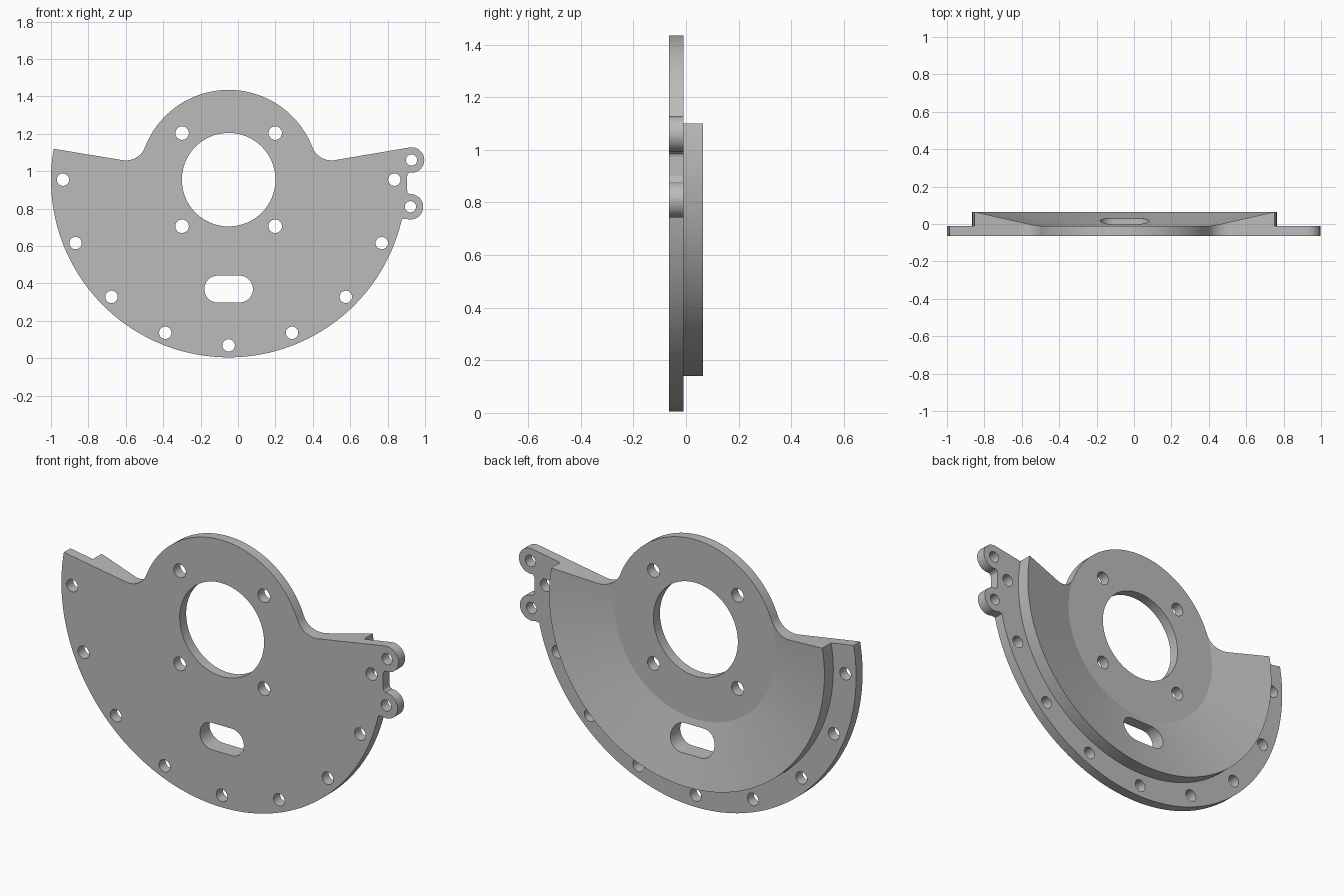
import bpy, bmesh
from math import sin, cos, pi, radians, asin, degrees

cube = bpy.data.objects.get("Cube")
if cube:
    bpy.data.objects.remove(cube, do_unlink=True)

CX, CZ = -0.05, 0.955            # hub centre
FRONT, BACK, CREST = -0.065, -0.01, 0.065
RIM, HUB = 0.95, 0.48            # outer arc and hub radii

grey = bpy.data.materials.new("grey metal")
grey.use_nodes = True
grey.diffuse_color = (0.5, 0.5, 0.5, 1)
grey.node_tree.nodes["Principled BSDF"].inputs["Base Color"].default_value = (0.5, 0.5, 0.5, 1)


def arc(x, z, r, a0, a1, n):
    """Points on an arc, angles in degrees."""
    steps = [radians(a0 + (a1 - a0) * i / n) for i in range(n + 1)]
    return [(x + r * cos(a), z + r * sin(a)) for a in steps]


def circle(x, z, r, n=40):
    return arc(x, z, r, 0, 360, n)[:-1]


def make_object(name, bm):
    bmesh.ops.recalc_face_normals(bm, faces=bm.faces)
    mesh = bpy.data.meshes.new(name)
    bm.to_mesh(mesh)
    bm.free()
    mesh.materials.append(grey)
    obj = bpy.data.objects.new(name, mesh)
    bpy.context.collection.objects.link(obj)
    return obj


def prisms(name, loops, y0=-0.2, y1=0.2):
    """Extrude closed x-z loops along y."""
    bm = bmesh.new()
    for loop in loops:
        face = bm.faces.new([bm.verts.new((x, y0, z)) for x, z in loop])
        new = bmesh.ops.extrude_face_region(bm, geom=[face])["geom"]
        bmesh.ops.translate(bm, vec=(0, y1 - y0, 0),
                            verts=[v for v in new if isinstance(v, bmesh.types.BMVert)])
    return make_object(name, bm)


def lathe(name, profile, n):
    """Revolve a closed (radius, y) profile around the hub axis."""
    bm = bmesh.new()
    rings = [[bm.verts.new((CX + r * cos(2 * pi * i / n), y, CZ + r * sin(2 * pi * i / n)))
              for r, y in profile] for i in range(n)]
    m = len(profile)
    for i in range(n):
        a, b = rings[i], rings[(i + 1) % n]
        for j in range(m):
            k = (j + 1) % m
            bm.faces.new((a[j], a[k], b[k], b[j]))
    return make_object(name, bm)


# Flange plate with a dished rim rising behind it
plate = lathe("mounting_plate", [(0.1, FRONT), (1.3, FRONT), (1.3, BACK), (0.815, BACK),
                                 (0.815, CREST), (HUB, BACK), (0.1, BACK)], 144)

# Outline: hub arc, fillets, two lugs and the large lower arc
FX, FZ, FR = 0.55, 0.213, 0.11
tilt = 21.2
lug_end = degrees(asin(-0.212 / RIM))
outline = arc(CX - FX, CZ + FZ, FR, 260, 360 - tilt, 12)
outline += arc(CX, CZ, HUB, 180 - tilt, tilt, 48)[1:-1]
outline += arc(CX + FX, CZ + FZ, FR, 180 + tilt, 280, 12)
outline += arc(0.928, 1.06, 0.068, 100, -100, 24)
outline += [(0.907, 0.985), (0.904, 0.972), (0.904, 0.9), (0.907, 0.887)]
outline += arc(0.922, 0.81, 0.068, 95, -100, 24)
outline += [(0.895, 0.747)]
outline += arc(CX, CZ, RIM, lug_end, -190, 96)
outline_cutter = prisms("outline_cutter", [outline])

# Openings: centre bore, screw holes, rim bolt holes, lug holes and slot
holes = [circle(CX, CZ, 0.25, 80)]
holes += [circle(CX + sx * 0.249, CZ + sz * 0.249, 0.036) for sx in (-1, 1) for sz in (-1, 1)]
holes += [circle(x, z, 0.033) for x, z in arc(CX, CZ, 0.886, 180, 360, 8)]
holes += [circle(0.928, 1.06, 0.03), circle(0.922, 0.81, 0.03)]
holes.append(arc(CX + 0.058, 0.37, 0.072, -90, 90, 20) + arc(CX - 0.058, 0.37, 0.072, 90, 270, 20))
hole_cutter = prisms("hole_cutter", holes, -0.3, 0.3)

for cutter, op in ((outline_cutter, "INTERSECT"), (hole_cutter, "DIFFERENCE")):
    cutter.hide_render = True
    mod = plate.modifiers.new(op.title(), "BOOLEAN")
    mod.operation, mod.solver, mod.object = op, "EXACT", cutter

# Apply the cuts and drop the helpers
bpy.context.view_layer.update()
cut = bpy.data.meshes.new_from_object(plate.evaluated_get(bpy.context.evaluated_depsgraph_get()))
plate.modifiers.clear()
plate.data = cut
for cutter in (outline_cutter, hole_cutter):
    bpy.data.objects.remove(cutter, do_unlink=True)

# Smooth curved walls, keep the dish and plate edges crisp
bpy.ops.object.select_all(action="DESELECT")
plate.select_set(True)
bpy.context.view_layer.objects.active = plate
bpy.ops.object.shade_smooth_by_angle(angle=radians(11))
